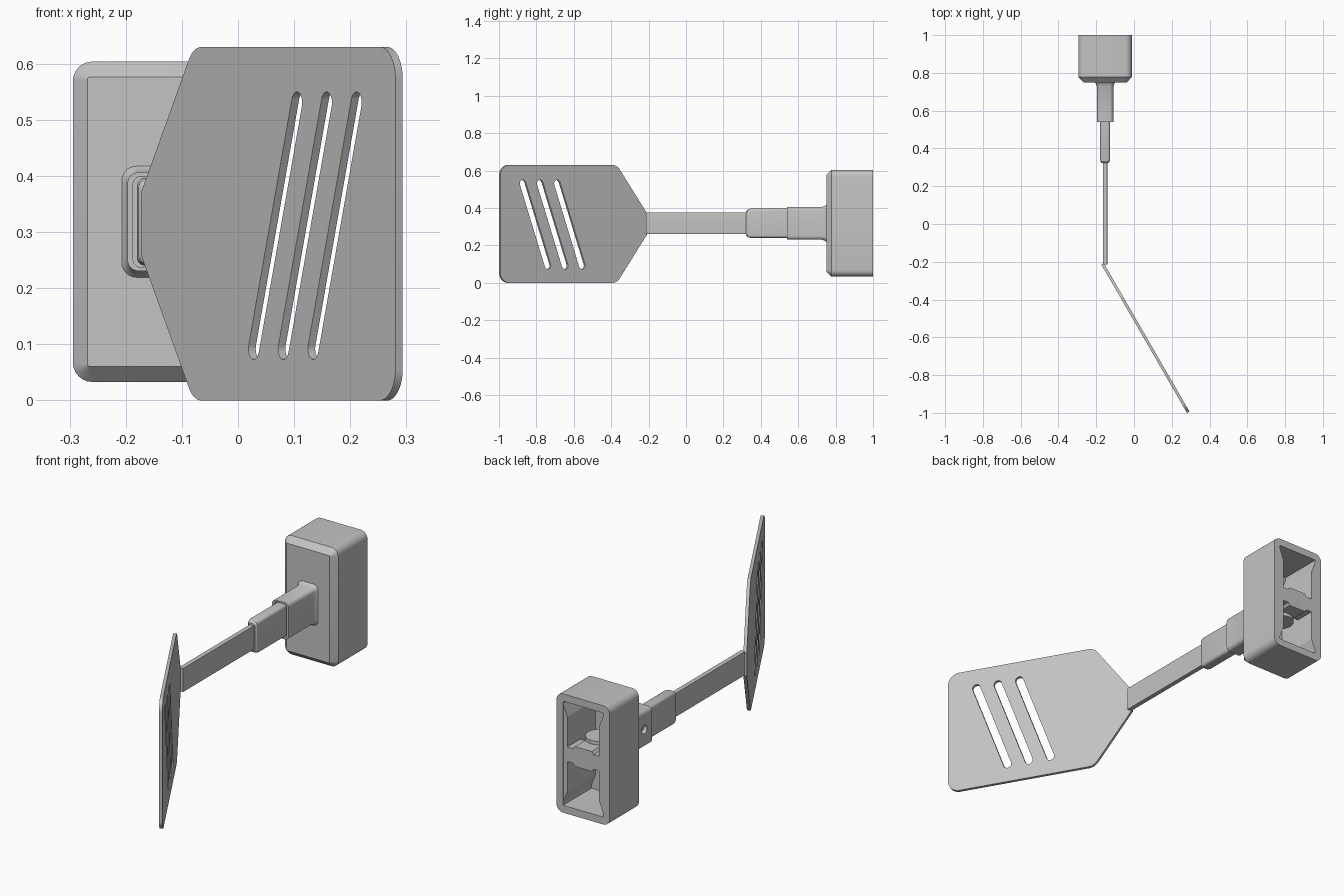
import bpy, bmesh
from math import sin, cos, pi, tan
from mathutils import Vector, Matrix

cube = bpy.data.objects.get("Cube")
if cube:
    bpy.data.objects.remove(cube, do_unlink=True)

CX, CZ = -0.153, 0.3185   # axis shared by housing, socket and handle

grey = bpy.data.materials.new("plain_grey")
grey.use_nodes = True
grey.diffuse_color = (0.55, 0.55, 0.55, 1)
grey.node_tree.nodes["Principled BSDF"].inputs["Base Color"].default_value = grey.diffuse_color


def finish(name, bm):
    bmesh.ops.remove_doubles(bm, verts=bm.verts, dist=0.00005)
    bmesh.ops.recalc_face_normals(bm, faces=bm.faces)
    mesh = bpy.data.meshes.new(name)
    bm.to_mesh(mesh)
    bm.free()
    mesh.materials.append(grey)
    ob = bpy.data.objects.new(name, mesh)
    bpy.context.collection.objects.link(ob)
    return ob


def smooth(ob):
    bpy.ops.object.select_all(action='DESELECT')
    ob.select_set(True)
    bpy.context.view_layer.objects.active = ob
    bpy.ops.object.shade_smooth_by_angle(angle=0.5)


def rounded_rect(hx, hz, r, steps=6):
    pts = []
    for k, (sx, sz) in enumerate([(1, 1), (-1, 1), (-1, -1), (1, -1)]):
        for i in range(steps + 1):
            a = (k + i / steps) * pi / 2
            pts.append((sx * (hx - r) + r * cos(a), sz * (hz - r) + r * sin(a)))
    return pts


def loft(name, sections):
    """Skin rounded rectangles (y, half width, half height, radius) and cap both ends."""
    bm = bmesh.new()
    rings = [[bm.verts.new((CX + x, y, CZ + z)) for x, z in rounded_rect(hx, hz, r)]
             for y, hx, hz, r in sections]
    for a, b in zip(rings, rings[1:]):
        for i in range(len(a)):
            j = (i + 1) % len(a)
            bm.faces.new((a[i], a[j], b[j], b[i]))
    bm.faces.new(rings[0])
    bm.faces.new(rings[-1])
    ob = finish(name, bm)
    smooth(ob)
    return ob


def prism(name, outline, y0, y1):
    """Extrude an x-z outline along y."""
    bm = bmesh.new()
    face = bm.faces.new([bm.verts.new((CX + x, y0, CZ + z)) for x, z in outline])
    out = bmesh.ops.extrude_face_region(bm, geom=[face])
    moved = [v for v in out["geom"] if isinstance(v, bmesh.types.BMVert)]
    bmesh.ops.translate(bm, verts=moved, vec=(0, y1 - y0, 0))
    return finish(name, bm)


# Housing: chamfered front, hollow from the back
loft("housing", [(0.75, 0.115, 0.258, 0.004), (0.778, 0.1415, 0.2855, 0.035),
                 (1.0, 0.1415, 0.2855, 0.035), (1.0, 0.106, 0.25, 0.003),
                 (0.785, 0.106, 0.25, 0.003)])

# Ribs along the cavity sides, bridge across the middle, round boss behind it
for side, label in ((1, "left"), (-1, "right")):
    prism(label + "_cavity_rib",
          [(side * x, z) for x, z in [(0.108, -0.24), (0.085, -0.18), (0.085, 0.18), (0.108, 0.24)]],
          0.786, 0.999)
half = [(-0.1, 0.035), (-0.055, 0.035), (-0.045, 0.048), (0.045, 0.048), (0.055, 0.035), (0.1, 0.035)]
prism("cavity_bridge", half + [(x, -z) for x, z in reversed(half)], 0.9, 0.998)
bm = bmesh.new()
bmesh.ops.create_cone(bm, cap_ends=True, segments=32, radius1=0.065, radius2=0.065, depth=0.13,
                      matrix=Matrix.Translation((CX, 0.87, CZ)))
smooth(finish("cavity_boss", bm))

# Socket sleeve with flared root and recessed mouth
socket = loft("socket_sleeve", [(0.755, 0.058, 0.103, 0.028), (0.745, 0.05, 0.095, 0.024),
                                (0.73, 0.044, 0.088, 0.02), (0.54, 0.044, 0.088, 0.02),
                                (0.54, 0.034, 0.081, 0.014), (0.565, 0.034, 0.081, 0.014)])

# Blind pin hole on one side of the sleeve
bm = bmesh.new()
bmesh.ops.create_cone(bm, cap_ends=True, segments=24, radius1=0.02, radius2=0.02, depth=0.06,
                      matrix=Matrix.Translation((CX - 0.055, 0.597, CZ)) @ Matrix.Rotation(pi / 2, 4, 'Y'))
cutter = finish("pin_hole_cutter", bm)
cutter.hide_render = True
cutter.hide_set(True)
cut = socket.modifiers.new("pin_hole", 'BOOLEAN')
cut.operation = 'DIFFERENCE'
cut.solver = 'EXACT'
cut.object = cutter

# Ferrule with softened front, then the flat handle bar
loft("ferrule", [(0.57, 0.027, 0.078, 0.014), (0.345, 0.027, 0.078, 0.014),
                 (0.33, 0.024, 0.074, 0.013), (0.322, 0.017, 0.066, 0.012)])
loft("handle_bar", [(0.34, 0.0115, 0.057, 0.002), (-0.215, 0.0115, 0.057, 0.002)])


# Blade: rounded outline with slanted slots
def fillet(corners, steps=8):
    pts = []
    for i, (x, z, r) in enumerate(corners):
        p = Vector((x, z))
        a = (Vector(corners[i - 1][:2]) - p).normalized()
        b = (Vector(corners[(i + 1) % len(corners)][:2]) - p).normalized()
        if r == 0:
            pts.append(p)
            continue
        angle = a.angle(b)
        centre = p + (a + b).normalized() * r / sin(angle / 2)
        start = p + a * r / tan(angle / 2) - centre
        end = p + b * r / tan(angle / 2) - centre
        for k in range(steps + 1):
            d = start.lerp(end, k / steps).normalized()
            pts.append(centre + d * r)
    return pts


def capsule(p, q, r, steps=10):
    p, q = Vector(p), Vector(q)
    u = (q - p).normalized()
    n = Vector((-u.y, u.x))
    arc = [pi * k / steps for k in range(steps + 1)]
    return ([q - n * r * cos(a) + u * r * sin(a) for a in arc]
            + [p + n * r * cos(a) - u * r * sin(a) for a in arc])


TOP, TIP = 0.63, 0.907
upper = [(0, 0.37, 0), (0.187, TOP, 0.055), (TIP, TOP, 0.055)]
outline = fillet(upper + [(s, TOP - z, r) for s, z, r in reversed(upper)])
slots = [capsule((0.402 + 0.106 * i, 0.092), (0.556 + 0.106 * i, 0.531), 0.019) for i in range(3)]

curve = bpy.data.curves.new("blade_outline", 'CURVE')
curve.dimensions = '2D'
curve.fill_mode = 'BOTH'
curve.extrude = 0.0075
for pts in [outline] + slots:
    spline = curve.splines.new('POLY')
    spline.points.add(len(pts) - 1)
    for point, v in zip(spline.points, pts):
        point.co = (v.x, v.y, 0, 1)
    spline.use_cyclic_u = True
temp = bpy.data.objects.new("blade_outline", curve)
bpy.context.collection.objects.link(temp)
flat = bpy.data.meshes.new_from_object(temp.evaluated_get(bpy.context.evaluated_depsgraph_get()))
bm = bmesh.new()
bm.from_mesh(flat)
bpy.data.objects.remove(temp, do_unlink=True)

# Swing the blade 30 degrees off the handle line
c, s = cos(pi / 6), sin(pi / 6)
place = Matrix(((s, 0, -c, -0.1665), (-c, 0, -s, -0.211), (0, 1, 0, 0), (0, 0, 0, 1)))
bmesh.ops.transform(bm, matrix=place, verts=bm.verts)
smooth(finish("blade", bm))
